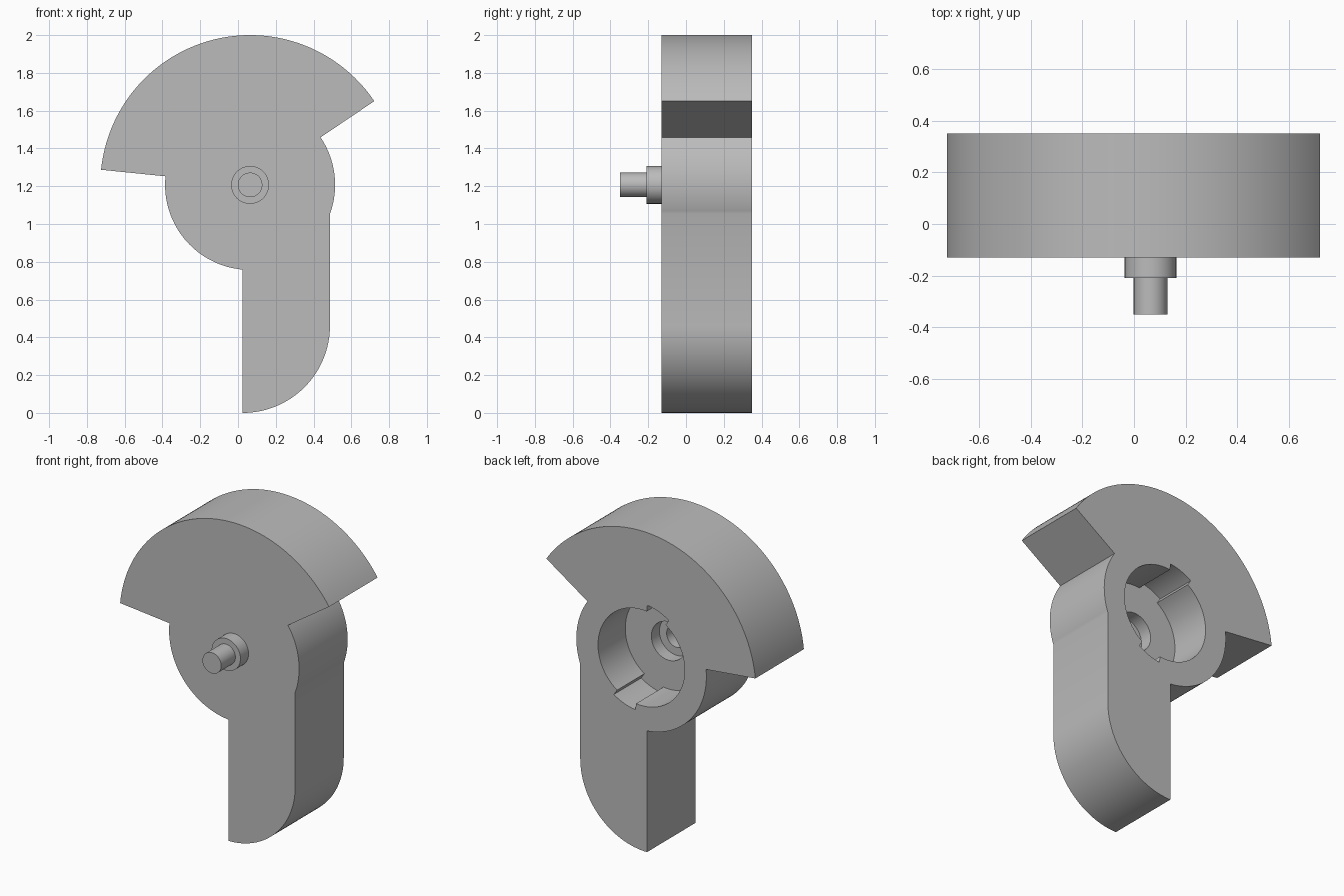
import bpy, bmesh
from math import sin, cos, radians, degrees, acos

cube = bpy.data.objects.get("Cube")
if cube:
    bpy.data.objects.remove(cube, do_unlink=True)

CX, CZ = 0.064, 1.207            # shaft axis
HUB, RIM = 0.45, 0.793           # hub and sector radii
FRONT, BACK = -0.13, 0.35
ARM_L, ARM_R = 0.025, 0.487      # arm sides

grey = bpy.data.materials.new("plain_grey")
grey.use_nodes = True
grey.diffuse_color = (0.5, 0.5, 0.5, 1)
grey.node_tree.nodes["Principled BSDF"].inputs["Base Color"].default_value = (0.5, 0.5, 0.5, 1)


def arc(x, z, r, a0, a1, n):
    angles = [radians(a0 + (a1 - a0) * i / n) for i in range(n + 1)]
    return [(x + r * cos(a), z + r * sin(a)) for a in angles]


def prism(name, outline, y0, y1):
    """Extrude an outline in the xz plane from y0 to y1."""
    bm = bmesh.new()
    face = bm.faces.new([bm.verts.new((x, y0, z)) for x, z in outline])
    ext = bmesh.ops.extrude_face_region(bm, geom=[face])
    moved = [v for v in ext["geom"] if isinstance(v, bmesh.types.BMVert)]
    bmesh.ops.translate(bm, verts=moved, vec=(0, y1 - y0, 0))
    bmesh.ops.recalc_face_normals(bm, faces=bm.faces)
    mesh = bpy.data.meshes.new(name)
    bm.to_mesh(mesh)
    bm.free()
    mesh.materials.append(grey)
    obj = bpy.data.objects.new(name, mesh)
    bpy.context.collection.objects.link(obj)
    return obj


def disc(name, r, y0, y1):
    return prism(name, arc(CX, CZ, r, 0, 360, 64)[:-1], y0, y1)


def activate(obj):
    bpy.ops.object.select_all(action="DESELECT")
    obj.select_set(True)
    bpy.context.view_layer.objects.active = obj


def cut(obj, cutter):
    activate(obj)
    mod = obj.modifiers.new("cut", "BOOLEAN")
    mod.operation, mod.solver, mod.object = "DIFFERENCE", "EXACT", cutter
    bpy.ops.object.modifier_apply(modifier=mod.name)
    bpy.data.objects.remove(cutter, do_unlink=True)


# Body: arm with a quarter-round foot, round hub and wide sector
arm_w = ARM_R - ARM_L
right_hit = -degrees(acos((ARM_R - CX) / HUB))
left_hit = 360 - degrees(acos((ARM_L - CX) / HUB))
outline = (arc(ARM_L, arm_w, arm_w, -90, 0, 32)
           + arc(CX, CZ, HUB, right_hit, 34, 24)
           + arc(CX, CZ, RIM, 34, 174.2, 72)
           + arc(CX, CZ, HUB, 174.2, left_hit, 36))
body = prism("lever_body", outline, FRONT, BACK)

# Rear recess: bore with two opposite key slots in one outline
floor = BACK - 0.27
recess = []
for start in (-83, 97):
    recess += arc(CX, CZ, 0.34, start, start + 27, 12)
    recess += arc(CX, CZ, 0.30, start + 27, start + 180, 40)
cut(body, prism("recess_cutter", recess, floor, BACK + 0.1))

# Stepped shaft seat in the recess floor
cut(body, disc("seat_cutter", 0.12, floor - 0.08, floor + 0.05))
cut(body, disc("pilot_cutter", 0.07, FRONT + 0.02, floor))

# Front shaft with its collar
collar = disc("shaft_collar", 0.1, -0.21, FRONT)
shaft = disc("shaft_pin", 0.065, -0.35, -0.21)

for part in (body, collar, shaft):
    activate(part)
    bpy.ops.object.shade_smooth_by_angle(angle=radians(20))
